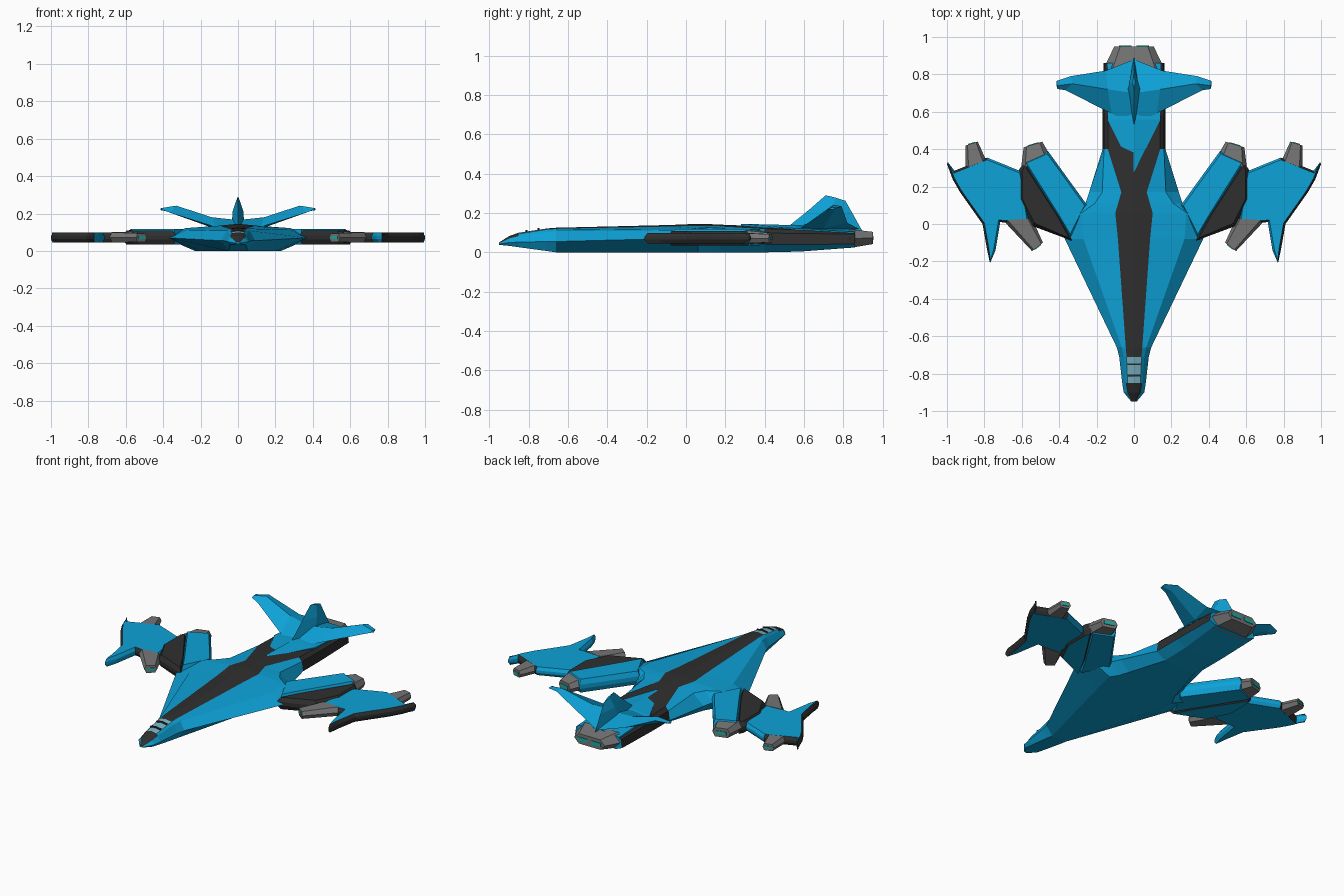
import bpy, bmesh, math
from mathutils import Vector

if "Cube" in bpy.data.objects:
    bpy.data.objects.remove(bpy.data.objects["Cube"])


def material(name, rgb):
    m = bpy.data.materials.new(name)
    m.diffuse_color = (*rgb, 1)
    m.use_nodes = True
    m.node_tree.nodes["Principled BSDF"].inputs["Base Color"].default_value = m.diffuse_color
    return m


MATS = [material("hull_blue", (0.004, 0.36, 0.68)),
        material("panel_black", (0.028, 0.028, 0.028)),
        material("engine_grey", (0.18, 0.18, 0.18)),
        material("cockpit_glass", (0.18, 0.45, 0.54)),
        material("glow_teal", (0.01, 0.42, 0.37))]
BLUE, BLACK, GREY, GLASS, TEAL = range(5)


def loft(name, rings, rule, mirror=False):
    """Skin closed rings and cap the ends; rule(column, centre, normal) picks the colour."""
    bm = bmesh.new()
    vs = [[bm.verts.new(p) for p in r] for r in rings]
    n = len(rings[0])
    faces = []
    for a, b in zip(vs, vs[1:]):
        for j in range(n):
            k = (j + 1) % n
            faces.append((bm.faces.new((a[j], a[k], b[k], b[j])), j))
    faces += [(bm.faces.new(vs[0][::-1]), -1), (bm.faces.new(vs[-1]), -1)]
    bmesh.ops.recalc_face_normals(bm, faces=bm.faces[:])
    bm.normal_update()
    for f, j in faces:
        f.material_index = rule(j, f.calc_center_median(), f.normal)
    me = bpy.data.meshes.new(name)
    bm.to_mesh(me)
    bm.free()
    for m in MATS:
        me.materials.append(m)
    ob = bpy.data.objects.new(name, me)
    bpy.context.collection.objects.link(ob)
    if mirror:
        ob.modifiers.new("mirror", 'MIRROR').use_mirror_merge = False
    return ob


def solid(index):
    return lambda j, c, n: index


def offset(poly, d):
    """Shrink a counter-clockwise outline by d."""
    out = []
    for i, p in enumerate(poly):
        p, a, b = Vector(p), Vector(poly[i - 1]), Vector(poly[(i + 1) % len(poly)])
        e, f = (p - a).normalized(), (b - p).normalized()
        n = Vector((-e.y, e.x)) + Vector((-f.y, f.x))
        n.normalize()
        s = max(0.75, n.dot(Vector((-e.y, e.x))))
        out.append(tuple(p + n * d / s))
    return out


def plate(name, poly, lo, hi, bevel, rule):
    """Flat wing slab with bevelled rim, mirrored to both sides."""
    area = sum(poly[i - 1][0] * p[1] - p[0] * poly[i - 1][1] for i, p in enumerate(poly))
    if area < 0:
        poly = poly[::-1]
    small, h = offset(poly, bevel), hi - lo
    levels = ((small, lo), (poly, lo + h * .35), (poly, lo + h * .65), (small, hi))
    return loft(name, [[(x, y, z) for x, y in o] for o, z in levels], rule, True)


def edge_ring(p, q, lo, hi, t=.15):
    """Hexagonal section standing on the line p-q."""
    p, q, mid = Vector(p), Vector(q), (lo + hi) / 2
    at = lambda f, z: (*p.lerp(q, f), z)
    return [at(0, mid), at(t, hi), at(1 - t, hi), at(1, mid), at(1 - t, lo), at(t, lo)]


def nozzle(name, base, end, z0, z1, slots=((.2, .8),), mirror=True):
    """Tapered engine block with glowing slots in its end face."""
    loft(name, [edge_ring(*base, *z0), edge_ring(*end, *z1)], solid(GREY), mirror)
    p, q = Vector(end[0]), Vector(end[1])
    out = ((p + q) - (Vector(base[0]) + Vector(base[1]))).normalized()
    side = (q - p).normalized()
    out = (out - side * out.dot(side)).normalized()
    lo, hi = z1[0] * .68 + z1[1] * .32, z1[0] * .32 + z1[1] * .68
    for i, (a, b) in enumerate(slots):
        rings = [[(*(p.lerp(q, f) + out * d), z) for f, z in ((a, lo), (b, lo), (b, hi), (a, hi))]
                 for d in (-.003, .004)]
        loft(f"{name}_glow_{i + 1}", rings, solid(TEAL), mirror)


# Main hull: y, ridge z, then (x, z) of stripe edge, shoulder, widest line and keel edge
STATIONS = [
    (-.95, .050, (.006, .048), (.010, .046), (.014, .042), (.008, .038)),
    (-.90, .082, (.025, .077), (.036, .070), (.055, .050), (.040, .033)),
    (-.85, .100, (.034, .094), (.044, .083), (.063, .052), (.044, .026)),
    (-.71, .121, (.040, .116), (.055, .103), (.079, .055), (.050, .007)),
    (-.66, .125, (.044, .120), (.065, .108), (.092, .055), (.050, .000)),
    (-.08, .139, (.086, .131), (.270, .113), (.370, .070), (.200, .000)),
    (.06, .145, (.100, .135), (.280, .122), (.395, .072), (.230, .000)),
    (.11, .144, (.085, .134), (.210, .126), (.260, .065), (.200, .000)),
    (.17, .141, (.068, .133), (.170, .123), (.240, .060), (.180, .000)),
    (.40, .132, (.140, .120), (.160, .098), (.168, .040), (.110, .000)),
    (.58, .128, (.140, .115), (.160, .096), (.168, .040), (.110, .004)),
    (.86, .105, (.130, .102), (.155, .092), (.162, .042), (.120, .025)),
]
rings = []
for y, top, s, t, m, b in STATIONS:
    right = [(x, y, z) for x, z in (s, t, m, b)]
    rings.append([(0, y, top)] + right + [(0, y, b[1])] + [(-x, y, z) for x, y, z in right[::-1]])


def hull_rule(j, c, n):
    j = min(j, 9 - j)
    if j == 0:
        return GLASS if -.84 < c.y < -.72 else BLACK
    if c.y > .4 and j in (1, 2):
        return BLACK
    return BLACK if j == 1 and c.y < -.86 else BLUE


loft("main_hull", rings, hull_rule)

# Dark cockpit bars lying across the glass
for i, y in enumerate((-.81, -.75)):
    z = .100 + (y + .85) * .15
    loft(f"cockpit_bar_{i + 1}", [[(x, y + d, z + h + d * .15 + (.006 if x == 0 else 0))
         for x, h in ((-.036, -.004), (0, -.004), (.036, -.004), (.036, .002), (0, .002), (-.036, .002))]
         for d in (-.005, .005)], solid(BLACK))

# Blue tail deck on the rear hull
loft("tail_deck", [[(-w, y, z - .012), (0, y, z + .004), (w, y, z - .012), (w, y, .09), (-w, y, .09)]
                   for y, w, z in ((.28, .004, .141), (.56, .142, .134), (.86, .142, .116))], solid(BLUE))

# Inner wings: raised blue panel and lower black outer panel with a blue belly
plate("inner_wing_panel", [(.34, -.07), (.25, .10), (.46, .39), (.59, .33), (.41, .04)],
      .035, .118, .012, solid(BLUE))
plate("inner_wing_edge", [(.33, -.09), (.545, -.01), (.615, .13), (.615, .29), (.585, .335), (.40, .06)],
      .034, .108, .018, lambda j, c, n: BLUE if n.z < -.6 else BLACK)

# Outer wings with forward spike and swept tip; outward rims are black
plate("outer_wing", [(.56, .0), (.715, .01), (.74, -.14), (.77, -.21), (.787, -.13), (.81, 0), (.93, .17),
                     (.97, .24), (1.0, .32), (.995, .33), (.96, .285), (.785, .355), (.60, .28)],
      .046, .098, .011,
      lambda j, c, n: BLACK if abs(n.z) < .9 and (n.x > .3 or n.y < -.5) else BLUE)

# Engines and intakes
nozzle("inner_engine", ((.605, .29), (.45, .37)), ((.59, .41), (.49, .44)), (.042, .112), (.045, .10))
nozzle("outer_engine", ((.90, .28), (.79, .34)), ((.90, .42), (.835, .44)), (.046, .098), (.05, .092))
nozzle("front_intake", ((.70, .02), (.545, .03)), ((.545, -.145), (.487, -.10)), (.044, .10), (.048, .094))
nozzle("main_engine", ((-.163, .83), (.163, .83)), ((-.105, .95), (.105, .95)), (.022, .118), (.042, .104),
       ((.12, .44), (.56, .88)), mirror=False)

# Tail wings: leading edge, crest, trailing edge, underside per section
loft("tail_wing", [
    [(0, .53, .118), (0, .70, .165), (0, .88, .118), (0, .70, .10)],
    [(.12, .59, .128), (.14, .72, .180), (.15, .82, .150), (.14, .70, .125)],
    [(.365, .715, .205), (.33, .75, .242), (.34, .79, .234), (.35, .75, .207)],
    [(.41, .722, .222), (.41, .74, .229), (.413, .765, .226), (.415, .745, .218)]],
    solid(BLUE), True)

# Upright tail fin
loft("tail_fin", [
    [(0, .50, .115), (.036, .70, .115), (0, .895, .11), (-.036, .70, .115)],
    [(0, .63, .220), (.028, .74, .215), (0, .845, .20), (-.028, .74, .215)],
    [(0, .71, .290), (.006, .76, .278), (0, .81, .262), (-.006, .76, .278)]], solid(BLUE))
